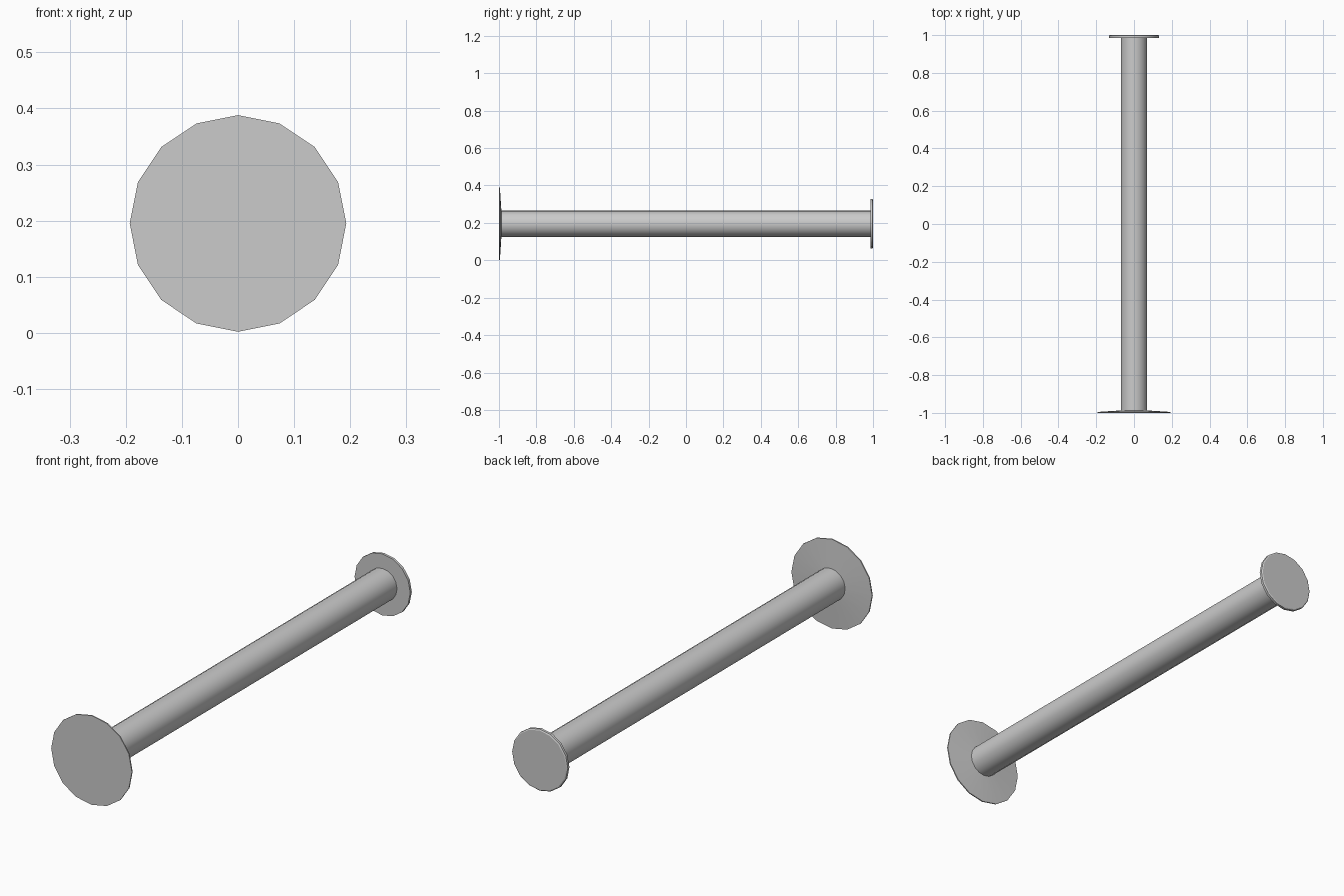
import bpy, bmesh, math

if "Cube" in bpy.data.objects:
    bpy.data.objects.remove(bpy.data.objects["Cube"])

SIDES = 16
AXIS_Z = 0.195


def lathe(name, profile):
    """Closed 16-sided solid around the y axis from (radius, y) pairs, front to back."""
    bm = bmesh.new()
    rings = []
    for r, y in profile:
        rings.append([bm.verts.new((r * math.cos(2 * math.pi * i / SIDES), y,
                                    AXIS_Z + r * math.sin(2 * math.pi * i / SIDES)))
                      for i in range(SIDES)])
    for a, b in zip(rings, rings[1:]):
        for i in range(SIDES):
            j = (i + 1) % SIDES
            bm.faces.new((a[i], a[j], b[j], b[i]))
    bm.faces.new(rings[0])
    bm.faces.new(rings[-1])
    bmesh.ops.recalc_face_normals(bm, faces=bm.faces[:])
    mesh = bpy.data.meshes.new(name)
    bm.to_mesh(mesh)
    bm.free()
    ob = bpy.data.objects.new(name, mesh)
    bpy.context.collection.objects.link(ob)
    bpy.ops.object.select_all(action='DESELECT')
    ob.select_set(True)
    bpy.context.view_layer.objects.active = ob
    bpy.ops.object.shade_smooth_by_angle(angle=math.radians(30))


# One continuous surface: wide shallow-cone front plate, round bar, small back plate
lathe("flanged_bar", [
    (0.193, -1.0), (0.193, -0.995), (0.07, -0.987),
    (0.07, 0.986), (0.133, 0.986), (0.133, 0.997), (0.128, 1.0),
])
